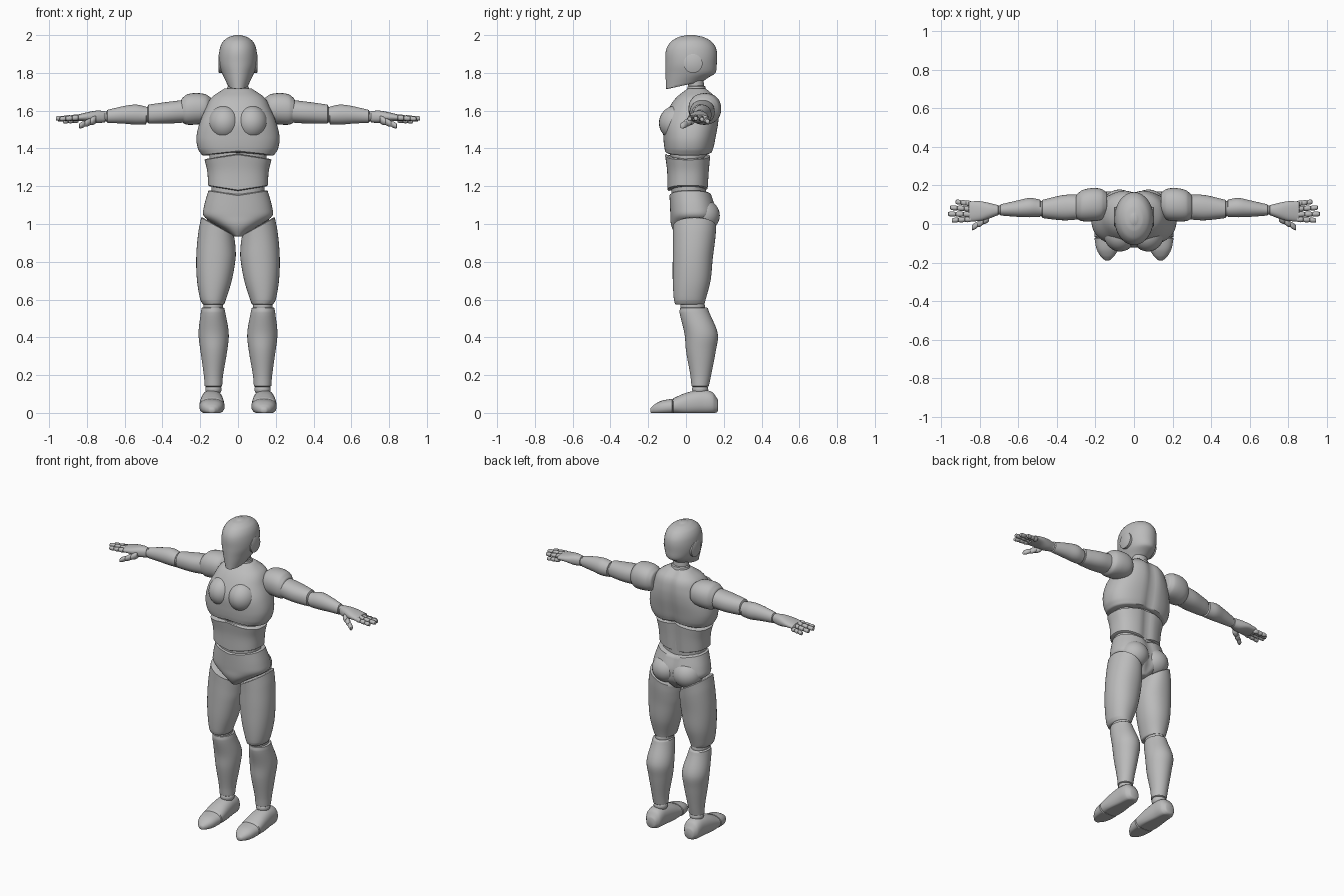
import bpy, bmesh, math
from mathutils import Vector

grey = bpy.data.materials.new("mid_grey")
grey.diffuse_color = (0.5, 0.5, 0.5, 1)


def finish(name, bm, mirror):
    bmesh.ops.recalc_face_normals(bm, faces=bm.faces)
    me = bpy.data.meshes.new(name)
    bm.to_mesh(me)
    bm.free()
    me.materials.append(grey)
    ob = bpy.data.objects.new(name, me)
    bpy.context.collection.objects.link(ob)
    bpy.ops.object.select_all(action='DESELECT')
    ob.select_set(True)
    bpy.context.view_layer.objects.active = ob
    bpy.ops.object.shade_smooth_by_angle(angle=math.radians(42))
    if mirror:
        ob.modifiers.new("mirror", 'MIRROR').use_axis[0] = True
    return ob


def smooth_keys(keys, steps):
    """Hermite curve through keys (t, centre a, centre b, radius a, radius b)."""
    def slope(i, c):
        a, b = max(i - 1, 0), min(i + 1, len(keys) - 1)
        return (keys[b][c] - keys[a][c]) / (keys[b][0] - keys[a][0])
    out = []
    for i in range(len(keys) - 1):
        p, q = keys[i], keys[i + 1]
        d = q[0] - p[0]
        for s in range(steps):
            u = s / steps
            row = [p[0] + d * u]
            for c in range(1, 5):
                row.append((2*u**3 - 3*u*u + 1) * p[c] + (u**3 - 2*u*u + u) * d * slope(i, c)
                           + (3*u*u - 2*u**3) * q[c] + (u**3 - u*u) * d * slope(i + 1, c))
            out.append(row)
    out.append(list(keys[-1]))
    return out


def loft(name, axis, keys, mirror=False, p=2.0, n=32, steps=5, cap=0.007, warp=None):
    rows = smooth_keys(keys, steps)
    # rounded rims at both ends
    sgn = 1 if rows[-1][0] > rows[0][0] else -1
    def rim(r, d):
        return [r[0] + d * sgn, r[1], r[2], r[3] - min(cap, r[3] * .4), r[4] - min(cap, r[4] * .4)]
    rows = [rim(rows[0], -cap * .6)] + rows + [rim(rows[-1], cap * .6)]
    bm = bmesh.new()
    rings = []
    for t, ca, cb, ra, rb in rows:
        ring = []
        for k in range(n):
            an = 2 * math.pi * k / n
            c, s = math.cos(an), math.sin(an)
            a = ca + ra * math.copysign(abs(c) ** (2 / p), c)
            b = cb + rb * math.copysign(abs(s) ** (2 / p), s)
            v = Vector({'z': (a, b, t), 'x': (t, a, b), 'y': (a, t, b)}[axis])
            ring.append(bm.verts.new(warp(v) if warp else v))
        rings.append(ring)
    for r0, r1 in zip(rings, rings[1:]):
        for k in range(n):
            bm.faces.new((r0[k], r0[(k + 1) % n], r1[(k + 1) % n], r1[k]))
    bm.faces.new(rings[0])
    bm.faces.new(rings[-1])
    return finish(name, bm, mirror)


def ball(name, loc, rad, mirror=True):
    bm = bmesh.new()
    bmesh.ops.create_uvsphere(bm, u_segments=28, v_segments=18, radius=1)
    for v in bm.verts:
        v.co = Vector([l + r * c for l, r, c in zip(loc, rad, v.co)])
    return finish(name, bm, mirror)


def clamp(v):
    return max(0.0, min(1.0, v))


def spine(v):
    # groove down the middle of the back
    if v.y > 0.05:
        v.y -= 0.014 * math.exp(-(v.x / 0.03) ** 2)
    return v


# head, with the jaw sloping down to the chin
def jaw(v):
    v.z += 0.22 * (v.y + .005) * clamp((1.80 - v.z) / .065)
    return v
loft("head", 'z', [(1.737, 0, -.005, .055, .10), (1.79, 0, .022, .082, .13), (1.85, 0, .027, .1, .136),
                   (1.92, 0, .028, .098, .134), (1.965, 0, .028, .08, .108), (1.99, 0, .027, .048, .065),
                   (1.998, 0, .025, .02, .028)], n=40, cap=.003, warp=jaw)
loft("ear_disc", 'x', [(.07, .037, 1.85, .05, .05), (.101, .037, 1.85, .05, .05)], True, cap=.005, steps=1)
loft("neck", 'z', [(1.66, 0, .055, .052, .046), (1.80, 0, .05, .048, .04)], steps=2)
loft("neck_ring", 'z', [(1.69, 0, .057, .064, .054), (1.728, 0, .055, .056, .047)], steps=2)


# chest, arched along the bottom edge
def chest_arch(v):
    v.z += (.022 - .11 * abs(v.x)) * clamp((1.47 - v.z) / .1)
    return spine(v)
loft("chest", 'z', [(1.365, 0, .015, .192, .126), (1.40, 0, .017, .212, .133), (1.46, 0, .02, .22, .14),
                    (1.54, 0, .027, .202, .147), (1.61, 0, .042, .172, .134), (1.67, 0, .055, .14, .106),
                    (1.712, 0, .06, .08, .058)], p=2.35, n=64, warp=chest_arch)
ball("chest_muscle", (.072, -.05, 1.535), (.085, .093, .092))


# belly, pointed up at the top and down at the bottom
def belly_v(v):
    v.z += (.013 - .17 * abs(v.x)) * (v.z - 1.275) / .09
    return spine(v)
loft("belly", 'z', [(1.192, 0, .01, .158, .108), (1.28, 0, .012, .163, .112), (1.355, 0, .01, .177, .121)],
     p=2.5, n=64, warp=belly_v)
loft("waist_core", 'z', [(1.10, 0, .015, .135, .09), (1.43, 0, .012, .155, .10)], p=2.3, n=48)


# pelvis
def pelvis_v(v):
    v.z += (.16 * abs(v.x) - .015) * clamp((v.z - 1.08) / .08)
    return spine(v)
loft("pelvis", 'z', [(.938, 0, .035, .03, .085), (.97, 0, .035, .075, .105), (1.0, 0, .038, .125, .118),
                     (1.04, 0, .04, .18, .122), (1.08, 0, .038, .183, .122), (1.165, 0, .025, .157, .112)],
     p=2.3, n=64, warp=pelvis_v)
ball("buttock", (.075, .085, 1.045), (.092, .094, .088))


# legs
def hip_slope(v):
    v.z += .57 * (v.x - .108) * clamp((v.z - .8) / .19)
    return v
loft("thigh", 'z', [(.577, .13, .02, .058, .078), (.60, .132, .02, .068, .084), (.70, .125, .03, .092, .1),
                    (.82, .117, .036, .104, .106), (.92, .112, .043, .098, .112), (.985, .108, .045, .087, .115)],
     True, p=2.15, n=40, warp=hip_slope)
ball("knee", (.131, .035, .565), (.052, .065, .05))
loft("shin", 'z', [(.555, .133, .042, .06, .073), (.53, .132, .045, .065, .079), (.42, .129, .08, .08, .088),
                   (.33, .128, .079, .071, .079), (.2, .13, .078, .051, .055), (.142, .13, .075, .046, .046)],
     True, n=36)
ball("ankle", (.13, .075, .125), (.043, .043, .035))


# feet, flattened on the ground
def ground(v):
    v.z = max(v.z, 0)
    return v
loft("foot", 'y', [(.165, .138, .04, .034, .036), (.14, .138, .052, .052, .058), (.08, .138, .056, .058, .066),
                   (.0, .138, .046, .064, .06), (-.066, .138, .036, .067, .042)],
     True, p=2.3, warp=ground)
loft("toe_cap", 'y', [(-.074, .138, .033, .067, .042), (-.13, .138, .027, .056, .037), (-.165, .138, .02, .037, .026),
                      (-.184, .138, .014, .018, .015)], True, p=2.3, warp=ground)

# arms
loft("shoulder", 'x', [(.143, .105, 1.608, .06, .06), (.17, .102, 1.61, .08, .076), (.22, .1, 1.61, .086, .083),
                       (.27, .095, 1.606, .08, .08), (.296, .09, 1.602, .064, .064)], True, p=2.2)
loft("upper_arm", 'x', [(.285, .088, 1.597, .064, .06), (.36, .085, 1.59, .066, .058), (.44, .08, 1.584, .054, .053),
                        (.474, .078, 1.582, .047, .05)], True, p=2.2)
ball("elbow", (.48, .08, 1.578), (.04, .04, .042))
loft("forearm", 'x', [(.488, .082, 1.575, .045, .047), (.54, .085, 1.579, .05, .053), (.60, .08, 1.578, .043, .047),
                      (.692, .073, 1.57, .029, .034)], True)
ball("wrist", (.698, .072, 1.569), (.025, .024, .027))

# hands
loft("palm", 'x', [(.705, .072, 1.568, .026, .03), (.75, .069, 1.567, .04, .033), (.80, .067, 1.567, .051, .024),
                   (.855, .065, 1.562, .052, .016)], True, p=2.3)


def digit(name, a, b, r0, r1, parts=3):
    # short rounded segments in a row from a to b
    a, b = Vector(a), Vector(b)
    for i in range(parts):
        keys = []
        for u, k in ((.04, .85), (.5, 1), (.96, .85)):
            f = (i + u) / parts
            c, r = a.lerp(b, f), (r0 + (r1 - r0) * f) * k
            keys.append((c.x, c.y, c.z, r, r))
        loft(f"{name}_segment_{i + 1}", 'x', keys, True, n=14, steps=3, cap=.004)


for name, y0, y1, tip, z in (("little_finger", .105, .115, .924, 1.547), ("ring_finger", .078, .085, .953, 1.558),
                             ("middle_finger", .05, .052, .964, 1.563), ("index_finger", .025, .019, .944, 1.56)):
    digit(name, (.845, y0, z + .003), (tip, y1, z - .004), .0155, .0125)
digit("thumb", (.752, .034, 1.553), (.84, -.02, 1.519), .024, .016)
